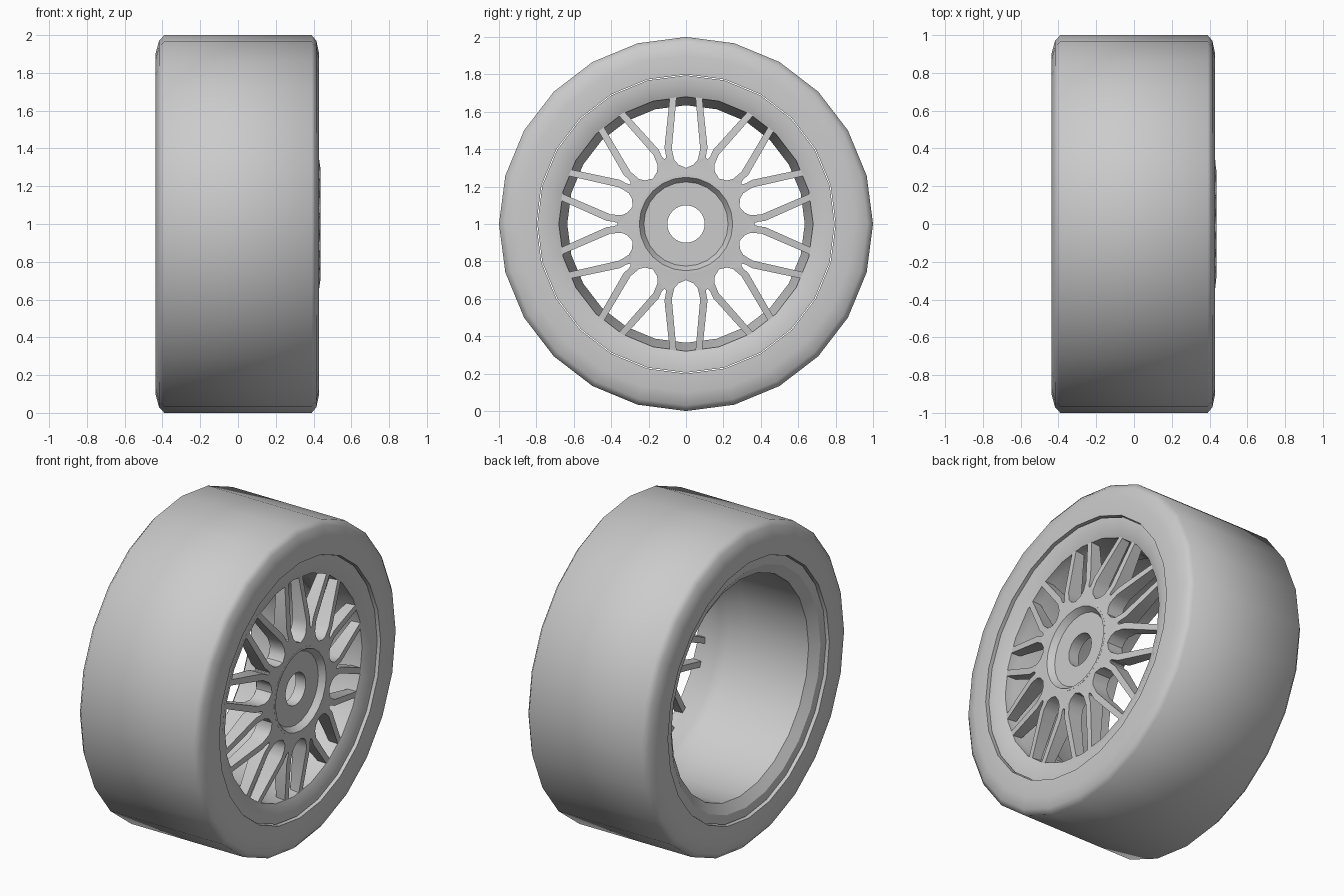
import bpy
import bmesh
from math import sin, cos, pi, radians, hypot

cube = bpy.data.objects.get("Cube")
if cube:
    bpy.data.objects.remove(cube)

grey = bpy.data.materials.new("plain grey")
grey.use_nodes = True
grey.diffuse_color = (0.6, 0.6, 0.6, 1)
grey.node_tree.nodes["Principled BSDF"].inputs["Base Color"].default_value = (0.6, 0.6, 0.6, 1)


def finish(name, bm, angle):
    bmesh.ops.remove_doubles(bm, verts=bm.verts, dist=0.0005)
    bmesh.ops.recalc_face_normals(bm, faces=bm.faces)
    mesh = bpy.data.meshes.new(name)
    bm.to_mesh(mesh)
    bm.free()
    mesh.materials.append(grey)
    obj = bpy.data.objects.new(name, mesh)
    bpy.context.collection.objects.link(obj)
    obj.location.z = 1
    bpy.ops.object.select_all(action="DESELECT")
    obj.select_set(True)
    bpy.context.view_layer.objects.active = obj
    bpy.ops.object.shade_smooth_by_angle(angle=radians(angle))
    return obj


def lathe(name, profile, angle, sides=24):
    """Spin a closed (x, radius) profile around the axle."""
    bm = bmesh.new()
    rings = []
    for k in range(sides):
        a = 2 * pi * k / sides
        rings.append([bm.verts.new((x, r * sin(a), r * cos(a))) for x, r in profile])
    n = len(profile)
    for k in range(sides):
        a, b = rings[k], rings[(k + 1) % sides]
        for i in range(n):
            j = (i + 1) % n
            bm.faces.new((a[i], a[j], b[j], b[i]))
    return finish(name, bm, angle)


# Tyre: flat tread, rounded shoulders, flat sidewalls
lathe("tyre", [(-0.40, 0.80), (-0.435, 0.80), (-0.437, 0.90), (-0.418, 0.97), (-0.39, 1.0),
               (0.39, 1.0), (0.415, 0.97), (0.43, 0.90), (0.43, 0.80), (0.40, 0.80)], 60)

# Rim: flanges at both ends and a stepped barrel
lathe("rim", [(-0.415, 0.795), (-0.415, 0.74), (-0.375, 0.68), (0.05, 0.67), (0.14, 0.635),
              (0.22, 0.635), (0.33, 0.675), (0.385, 0.68), (0.41, 0.74), (0.41, 0.795)], 25)

# Hub: recessed centre disc with an axle hole
lathe("hub", [(0.33, 0.10), (0.40, 0.10), (0.40, 0.225), (0.437, 0.25),
              (0.437, 0.265), (0.33, 0.265)], 30)

# Spokes: one spoke is a strip between a wide slot and a narrow slot
WIDE = [(0, 0.30), (0.035, 0.312), (0.062, 0.342), (0.076, 0.40), (0.05, 0.685)]
NARROW = [(0.113, 0.348), (0.108, 0.354), (0.108, 0.37), (0.115, 0.41), (0.086, 0.682)]
STEP = pi / 10
HUB = [(0.25 * sin(STEP * t), 0.25 * cos(STEP * t)) for t in (0, 0.5, 1)]


def front_x(r):
    return 0.437 - max(0, r - 0.29) * 0.13


bm = bmesh.new()
patches = [[HUB[0], HUB[1], HUB[2], NARROW[0], WIDE[0]]]
patches += [[WIDE[i], NARROW[i], NARROW[i + 1], WIDE[i + 1]] for i in range(4)]
walls = [(WIDE[i], WIDE[i + 1]) for i in range(4)]
walls += [(NARROW[i], NARROW[i + 1]) for i in range(4)]
walls += [(WIDE[4], NARROW[4])]
for k in range(10):
    for side in (1, -1):
        a = 2 * STEP * k

        def vert(p, front):
            u, v = p[0] * side, p[1]
            x = front_x(hypot(u, v)) if front else 0.327
            return bm.verts.new((x, u * cos(a) + v * sin(a), v * cos(a) - u * sin(a)))

        for patch in patches:
            for front in (True, False):
                bm.faces.new([vert(p, front) for p in patch])
        for p, q in walls:
            bm.faces.new([vert(p, True), vert(q, True), vert(q, False), vert(p, False)])
finish("spokes", bm, 35)
